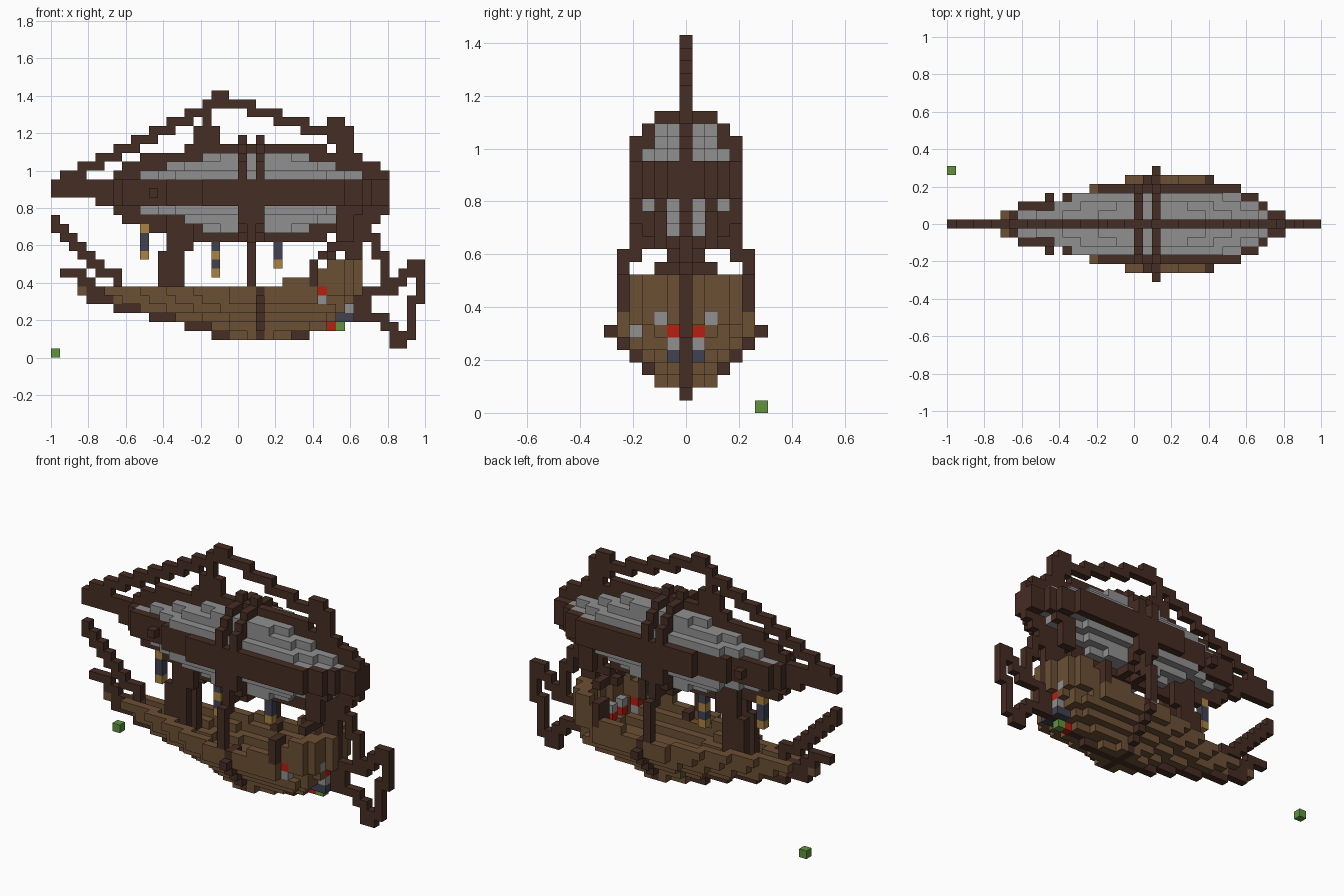
import bpy
import bmesh
from mathutils import Vector

cube = bpy.data.objects.get("Cube")
if cube:
    bpy.data.objects.remove(cube)

V = 2 / 42      # block size
cells = {}      # (i, j, k) -> part name
colours = {}    # part name -> colour name

PALETTE = {
    "dark_wood": (0.06, 0.026, 0.017),
    "plank_wood": (0.15, 0.08, 0.035),
    "canvas_grey": (0.28, 0.28, 0.28),
    "brass": (0.4, 0.225, 0.055),
    "slate_blue": (0.052, 0.054, 0.082),
    "red": (0.46, 0.014, 0.005),
    "green": (0.115, 0.29, 0.05),
}


def box(part, colour, i, j, k):
    """Fill a block range; each range is a number or a (first, last) pair."""
    colours[part] = colour
    spans = [(r, r) if isinstance(r, int) else r for r in (i, j, k)]
    for a in range(spans[0][0], spans[0][1] + 1):
        for b in range(spans[1][0], spans[1][1] + 1):
            for c in range(spans[2][0], spans[2][1] + 1):
                cells[a, b, c] = part


def pair(part, colour, i, j, k):
    """Fill a block range on both sides of the centre plane."""
    box(part, colour, i, j, k)
    lo, hi = (j, j) if isinstance(j, int) else j
    box(part, colour, i, (-hi, -lo), k)


def boom(part, *points):
    """Stepped beam on the centre plane through (i, k) points."""
    for (i0, k0), (i1, k1) in zip(points, points[1:]):
        n = 4 * max(abs(i1 - i0), abs(k1 - k0))
        for s in range(n + 1):
            i = int(i0 + (i1 - i0) * s / n + 0.5)
            k = int(k0 + (k1 - k0) * s / n + 0.5)
            box(part, "dark_wood", i, 0, k)
            if s and i != last[0] and k != last[1]:
                box(part, "dark_wood", i, 0, last[1])
            last = (i, k)


def tapered(part, colour, k, start, end, width, a, b):
    """Pointed layer, narrowing towards both ends."""
    for m in range(width + 1):
        pair(part, colour, (round(start + a * m), round(end - b * m)), m, k)


def enclosed(i, j, k):
    """True when a block has neighbours on all four sides."""
    sides = ((i - 1, j), (i + 1, j), (i, j - 1), (i, j + 1))
    return all((a, b, k) in cells for a, b in sides)


# Hull layers, widening upwards
for k, start, end, width, a, b in ((2, 18, 28, 2, 2, 2), (3, 15, 31, 2, 2.6, 1.5),
                                   (4, 11, 34, 3, 3, 1.3), (5, 7.4, 34, 4, 3, 0.8),
                                   (6, 4.5, 34, 3, 3.2, 0.55), (7, 2.6, 34, 4, 3.45, 0.4)):
    tapered("hull", "plank_wood", k, start, end, width, a, b)
pair("hull", "plank_wood", (17, 30), 4, 6)
pair("hull", "plank_wood", (20, 29), 5, (6, 7))

# Hollow the hull into a stepped bowl
hollow = [c for c in cells if c[2] > 4 and c[0] < 32
          and enclosed(c[0], c[1], c[2] - 1) and enclosed(*c)]
for c in hollow:
    del cells[c]

# Raised bow castle, open in the middle
for k in (8, 9, 10):
    for m in range(5):
        tip = 36 - round(0.8 * m)
        if m == 4:
            pair("bow_castle", "plank_wood", (29 if k < 10 else 31, tip - 1), m, k)
        else:
            pair("bow_castle", "plank_wood", (tip - 2, min(34, tip - 1)), m, k)
pair("bow_rail", "plank_wood", (26, 29), 5, 8)
pair("castle_post", "dark_wood", 29, (4, 5), (8, 10))

# Middle rib, keel and stem
for k, w in enumerate((2, 3, 4, 5, 6, 5), 2):
    pair("middle_rib", "dark_wood", 23, (w - 1, w), k)
for i in range(4, 35):
    column = [k for k in range(2, 11) if (i, 0, k) in cells]
    if column:
        box("keel", "dark_wood", i, 0, min(column))
box("stem_post", "dark_wood", (34, 35), 0, (4, 7))
box("stem_post", "dark_wood", 34, 0, (8, 10))

# Balloon belt with canvas showing inside its rim
for m, span in enumerate(((7, 37), (8, 35), (13, 34), (17, 32)), 1):
    pair("balloon_belt", "dark_wood", span, m, (17, 19))
pair("balloon_belt", "dark_wood", 11, 3, 18)
box("balloon_belt", "dark_wood", (5, 37), 0, 17)
box("balloon_belt", "dark_wood", (0, 37), 0, (18, 19))
for c in [c for c in cells if c[2] in (17, 19) and enclosed(*c)]:
    box("balloon_inner_canvas", "canvas_grey", *c)

# Canvas layers, rings and spine, mirrored above and below the belt
for flip in (False, True):
    level = (lambda k: 36 - k) if flip else (lambda k: k)
    for k, start, end, width in ((20, 8, 36, 3), (21, 11, 33, 2), (22, 15, 30, 2)):
        tapered("balloon_canvas", "canvas_grey", level(k), start, end, width, 2, 2)
    for k, w in ((20, 4), (21, 4), (22, 3), (23, 2)):
        for i in (21, 23):
            pair("balloon_ring", "dark_wood", i, (0, w), level(k))
    for k, start, end in ((20, 7, 37), (21, 8, 36), (22, 10, 34), (23, 15, 30)):
        box("balloon_spine", "dark_wood", (start, end), 0, level(k))
for i in (21, 23):
    box("ring_finial", "dark_wood", i, 0, 24)

# Top rigging and its masts
boom("top_rigging", (0, 19), (2, 20), (18, 28), (20, 28), (32, 24))
box("peak_mast", "dark_wood", (18, 19), 0, 29)
box("peak_mast", "dark_wood", 17, 0, (24, 28))
box("peak_mast", "dark_wood", (16, 18), 0, (23, 25))
box("fore_mast", "dark_wood", (31, 32), 0, (25, 26))
box("fore_mast", "dark_wood", (32, 33), 0, (22, 25))

# Supports between hull and balloon
pair("aft_support", "dark_wood", (12, 14), 1, (6, 11))
pair("aft_support", "dark_wood", (13, 15), 1, (12, 15))
pair("side_support", "dark_wood", 22, 5, (8, 12))
pair("side_support", "dark_wood", 22, 4, (12, 16))
pair("side_support", "dark_wood", 22, 3, 13)
pair("fore_brace", "dark_wood", (32, 33), 2, (13, 15))
pair("fore_brace", "dark_wood", (32, 34), 2, 16)
boom("fore_strut", (30, 11), (35, 15))
boom("fore_strut", (35, 13), (36, 12), (37, 10), (37, 8))
box("fore_strut", "dark_wood", (33, 34), 0, (10, 13))
box("castle_beam", "dark_wood", 31, (-2, 2), 11)

# Bow loop and stern booms
boom("bow_loop", (35, 7), (37, 7), (40, 10), (41, 10), (41, 6),
     (40, 5), (40, 2), (39, 1), (38, 1), (38, 3), (36, 4), (34, 4))
boom("stern_upper_boom", (0, 15), (0, 14), (4, 10), (7, 8))
boom("stern_lower_boom", (1, 9), (2, 9), (3, 8), (6, 6))

# Hanging lanterns
for i, k in ((10, 11), (18, 9), (25, 10)):
    box("lantern_glass", "slate_blue", i, 0, (k + 1, k + 2))
    box("lantern_cap", "brass", i, 0, k)
box("lantern_cap", "brass", 10, 0, 14)
box("lantern_cap", "brass", 18, 0, 11)
box("lantern_glass", "slate_blue", 18, 0, 12)

# Bow ornaments
box("ornament_red", "red", 31, 0, 3)
box("ornament_green", "green", 32, 0, 3)
pair("ornament_blue", "slate_blue", (32, 33), 1, 4)
pair("ornament_grey", "canvas_grey", 33, 1, 5)
pair("ornament_red", "red", 33, 1, 6)
pair("ornament_grey", "canvas_grey", 33, 2, 7)

# Side ornament and deck figures
box("ornament_grey", "canvas_grey", 30, -4, 6)
box("ornament_red", "red", 30, -4, 7)
pair("figure_body", "red", 30, 1, 7)
pair("figure_head", "canvas_grey", 30, 1, 8)

# Loose block on the ground
box("loose_block", "green", 0, 6, 0)

# Materials
materials = {}
for name, rgb in PALETTE.items():
    mat = bpy.data.materials.new(name)
    mat.use_nodes = True
    mat.diffuse_color = (*rgb, 1)
    bsdf = mat.node_tree.nodes["Principled BSDF"]
    bsdf.inputs["Base Color"].default_value = (*rgb, 1)
    materials[name] = mat

# One mesh per part, made of the exposed block faces
AXES = [Vector((1, 0, 0)), Vector((0, 1, 0)), Vector((0, 0, 1))]
for part in sorted(set(cells.values())):
    bm = bmesh.new()
    for cell in [c for c, p in cells.items() if p == part]:
        i, j, k = cell
        centre = Vector((-1 + (i + 0.5) * V, j * V, (k + 0.5) * V))
        for a in range(3):
            for sign in (-1, 1):
                n = AXES[a] * sign
                if tuple(int(c + d) for c, d in zip(cell, n)) in cells:
                    continue
                u = AXES[(a + 1) % 3]
                w = n.cross(u)
                quad = (-u - w, u - w, u + w, w - u)
                bm.faces.new([bm.verts.new(centre + (n + q) * V / 2) for q in quad])
    bmesh.ops.remove_doubles(bm, verts=bm.verts, dist=V / 100)
    mesh = bpy.data.meshes.new(part)
    bm.to_mesh(mesh)
    bm.free()
    mesh.materials.append(materials[colours[part]])
    bpy.context.collection.objects.link(bpy.data.objects.new(part, mesh))
